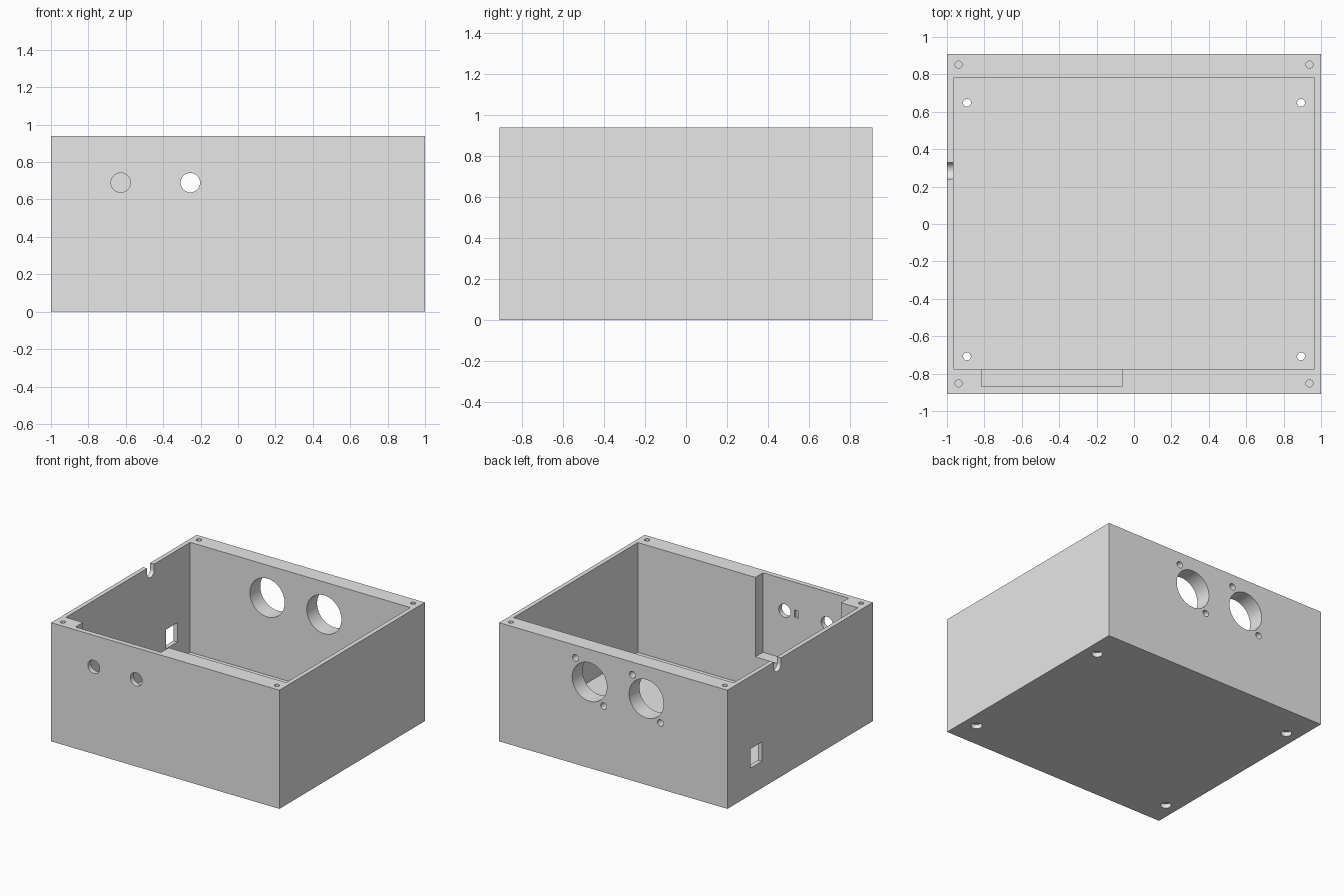
import bpy
import math
from mathutils import Matrix

if "Cube" in bpy.data.objects:
    bpy.data.objects.remove(bpy.data.objects["Cube"], do_unlink=True)

grey = bpy.data.materials.new("light_grey_plastic")
grey.use_nodes = True
colour = (0.8, 0.8, 0.8, 1)
grey.diffuse_color = colour
grey.node_tree.nodes["Principled BSDF"].inputs["Base Color"].default_value = colour

cutters = []


def block(name, low, high):
    """Box between two opposite corners."""
    bpy.ops.mesh.primitive_cube_add(size=1)
    ob = bpy.context.object
    ob.name = name
    size = [h - l for l, h in zip(low, high)]
    mid = [(h + l) / 2 for l, h in zip(low, high)]
    ob.data.transform(Matrix.Translation(mid) @ Matrix.Diagonal((*size, 1)))
    return ob


def cut_block(name, low, high):
    cutters.append(block(name, low, high))


def cut_hole(name, axis, radius, centre, start, end, sides=32):
    """Round hole along an axis; centre holds the other two coordinates."""
    bpy.ops.mesh.primitive_cylinder_add(vertices=sides, radius=radius, depth=end - start)
    ob = bpy.context.object
    ob.name = name
    middle = list(centre)
    middle.insert("xyz".index(axis), (start + end) / 2)
    turn = {"x": Matrix.Rotation(math.pi / 2, 4, "Y"),
            "y": Matrix.Rotation(math.pi / 2, 4, "X"),
            "z": Matrix.Identity(4)}[axis]
    ob.data.transform(Matrix.Translation(middle) @ turn)
    cutters.append(ob)


# Outer body
W, D, H = 1.0, 0.91, 0.94
FLOOR = 0.07
enclosure = block("enclosure", (-W, -D, 0), (W, D, H))

# Main cavity and the thinned pocket in the front wall
cut_block("cavity", (-0.965, -0.775, FLOOR), (0.965, 0.78, 1.2))
cut_block("front_pocket", (-0.815, -0.87, 0.31), (-0.065, -0.7, 1.1))

# Control holes in the front wall, each with a shallow locating slot inside
for x in (-0.627, -0.255):
    cut_hole("control_hole", "y", 0.052, (x, 0.69), -1.0, -0.8)
    cut_block("locating_slot", (x - 0.117, -0.89, 0.66), (x - 0.085, -0.85, 0.72))

# Large sockets in the back wall with diagonal blind screw holes
for x in (-0.29, 0.208):
    cut_hole("socket_hole", "y", 0.152, (x, 0.682), 0.7, 1.0, 64)
    for s in (-1, 1):
        cut_hole("socket_screw_hole", "y", 0.026,
                 (x + s * 0.123, 0.682 + s * 0.158), 0.83, 1.0, 24)

# Cable notch and square port in the right side wall
cut_hole("notch_round", "x", 0.045, (0.285, 0.895), -1.1, -0.9)
cut_block("notch_slot", (-1.1, 0.24, 0.895), (-0.9, 0.33, 1.1))
cut_block("square_port", (-1.1, 0.48, 0.212), (-0.9, 0.62, 0.365))

# Lid screw holes in the rim, and counterbored mounting holes in the floor
for sx in (-1, 1):
    for sy in (-1, 1):
        cut_hole("lid_screw_hole", "z", 0.019, (sx * 0.938, sy * 0.852), 0.72, 1.1, 24)
    for y in (-0.708, 0.648):
        cut_hole("mounting_hole", "z", 0.021, (sx * 0.893, y), -0.1, 0.2, 24)
        cut_hole("mounting_counterbore", "z", 0.04, (sx * 0.893, y), -0.1, 0.035)

# Apply all cuts, then drop the cutters
for cutter in cutters:
    mod = enclosure.modifiers.new(cutter.name, "BOOLEAN")
    mod.operation = "DIFFERENCE"
    mod.solver = "EXACT"
    mod.object = cutter
    cutter.hide_render = True

bpy.ops.object.select_all(action="DESELECT")
enclosure.select_set(True)
bpy.context.view_layer.objects.active = enclosure
for mod in list(enclosure.modifiers):
    bpy.ops.object.modifier_apply(modifier=mod.name)
for cutter in cutters:
    bpy.data.objects.remove(cutter, do_unlink=True)

enclosure.data.materials.clear()
enclosure.data.materials.append(grey)
bpy.ops.object.shade_smooth_by_angle(angle=math.radians(30))
